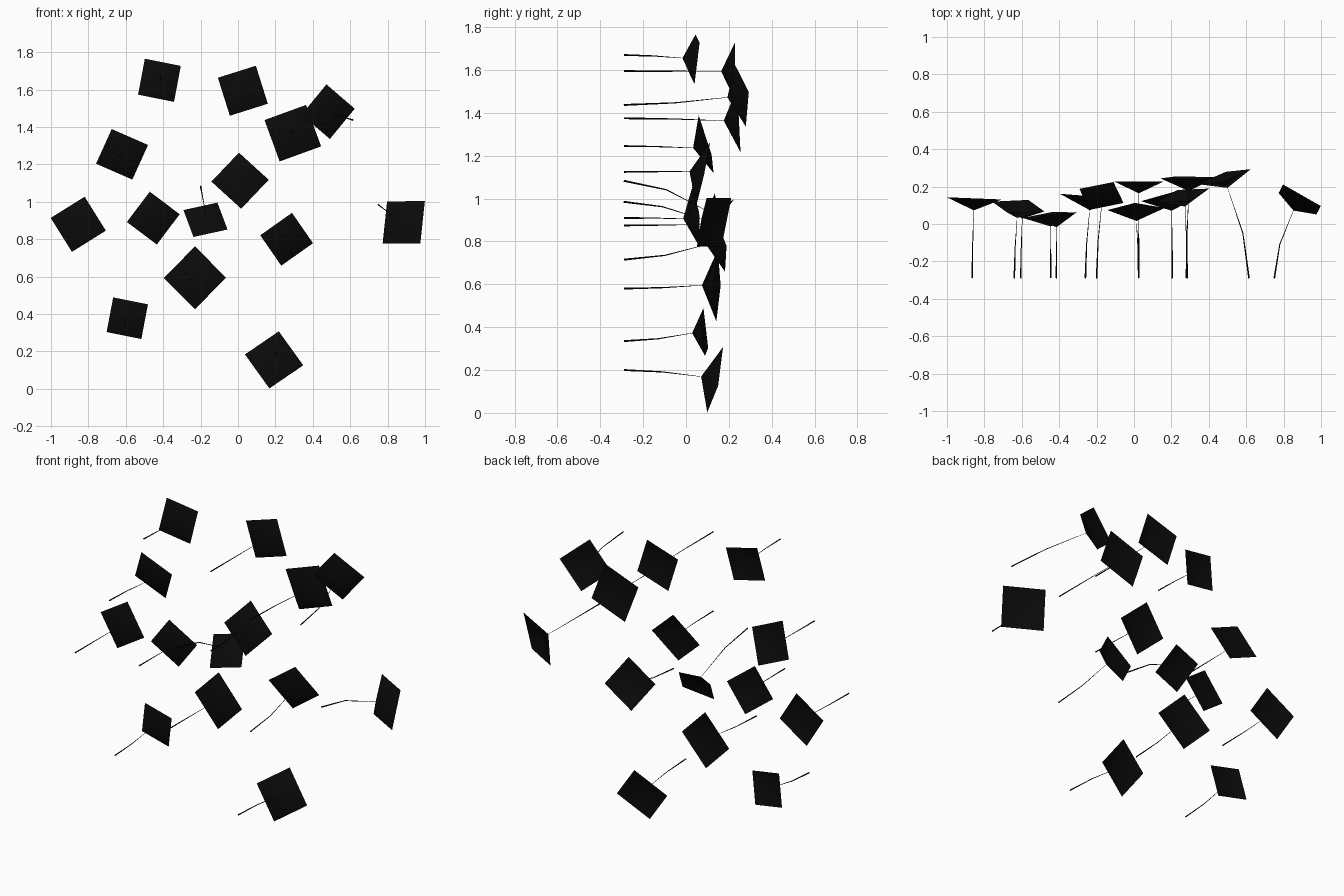
import bpy
import bmesh
from math import radians
from mathutils import Matrix, Vector

cube = bpy.data.objects.get("Cube")
if cube:
    bpy.data.objects.remove(cube)

# One near-black colour for everything
black = bpy.data.materials.new("soft black")
black.use_nodes = True
colour = (0.003, 0.003, 0.003, 1.0)
black.diffuse_color = colour
shader = next(n for n in black.node_tree.nodes if n.type == 'BSDF_PRINCIPLED')
shader.inputs["Base Color"].default_value = colour

FRONT = Vector((0, -1, 0))
STEM_START = -0.29
CUP_RATIO = 0.3


def add_object(name, data):
    obj = bpy.data.objects.new(name, data)
    bpy.context.collection.objects.link(obj)
    data.materials.append(black)
    return obj


def add_blossom(name, centre, side, roll, tilt_x, tilt_z):
    """Square cup: four triangles that meet at a tip pointing forward."""
    normal = Vector((tilt_x, -1, tilt_z)).normalized()
    turn = FRONT.rotation_difference(normal).to_matrix()
    turn = turn @ Matrix.Rotation(radians(-roll), 3, 'Y')
    half = side / 2
    bm = bmesh.new()
    tip = bm.verts.new(centre + normal * side * CUP_RATIO)
    rim = [bm.verts.new(centre + turn @ Vector((sx * half, 0, sz * half)))
           for sx, sz in ((-1, -1), (1, -1), (1, 1), (-1, 1))]
    for i, corner in enumerate(rim):
        face = bm.faces.new((tip, corner, rim[(i + 1) % len(rim)]))
        face.smooth = True
    mesh = bpy.data.meshes.new(name)
    tip_position = tip.co.copy()
    bm.to_mesh(mesh)
    bm.free()
    add_object(name, mesh)
    return tip_position


def add_stem(name, base, tip):
    """Thin tapering stalk that leaves straight back and bends to the tip."""
    curve = bpy.data.curves.new(name, 'CURVE')
    curve.dimensions = '3D'
    curve.bevel_depth = 0.0045
    curve.bevel_resolution = 0
    curve.use_fill_caps = True
    spline = curve.splines.new('POLY')
    steps = (0, 0.5, 1)
    spline.points.add(len(steps) - 1)
    for point, t in zip(spline.points, steps):
        bend = t ** 1.8
        point.co = (base.x + (tip.x - base.x) * bend,
                    base.y + (tip.y - base.y) * t,
                    base.z + (tip.z - base.z) * bend, 1)
        point.radius = 1 - 0.8 * t
    add_object(name, curve)


# Each blossom: centre x, y, z, side, roll, tilts in x and z, stem base x, z
upper = [
    (-.42, .042, 1.65, .197, -11, .12, .1, -.415, 1.67),
    (.026, .228, 1.594, .213, 17.5, 0, 0, .025, 1.595),
    (.293, .247, 1.367, .236, 20, 0, -.05, .28, 1.375),
    (.482, .253, 1.482, .21, -40, .3, -.16, .615, 1.437),
    (-.62, .094, 1.254, .212, -24, -.08, -.29, -.64, 1.245),
    (.011, .08, 1.113, .217, -43, .03, .22, .025, 1.125),
    (-.854, .137, .88, .214, 32, -.04, 0, -.865, .875),
]
lower = [
    (-.453, .047, .913, .203, -37, .12, -.11, -.445, .91),
    (-.174, .15, .904, .19, 16, .03, .79, -.2, 1.083),
    (.886, .131, .89, .232, -3, -.57, .26, .75, .985),
    (.26, .153, .8, .208, 35, .22, -.25, .285, .715),
    (-.23, .145, .594, .237, 45, -.1, .02, -.26, .58),
    (-.592, .085, .378, .19, -11, -.1, -.1, -.605, .335),
    (.193, .136, .155, .225, 35, .13, .22, .205, .2),
]

for group, rows in (("upper", upper), ("lower", lower)):
    for i, (x, y, z, side, roll, tx, tz, stem_x, stem_z) in enumerate(rows):
        label = f"{group}_{i + 1}"
        tip = add_blossom("blossom_" + label, Vector((x, y, z)), side, roll, tx, tz)
        add_stem("stem_" + label, Vector((stem_x, STEM_START, stem_z)), tip)
